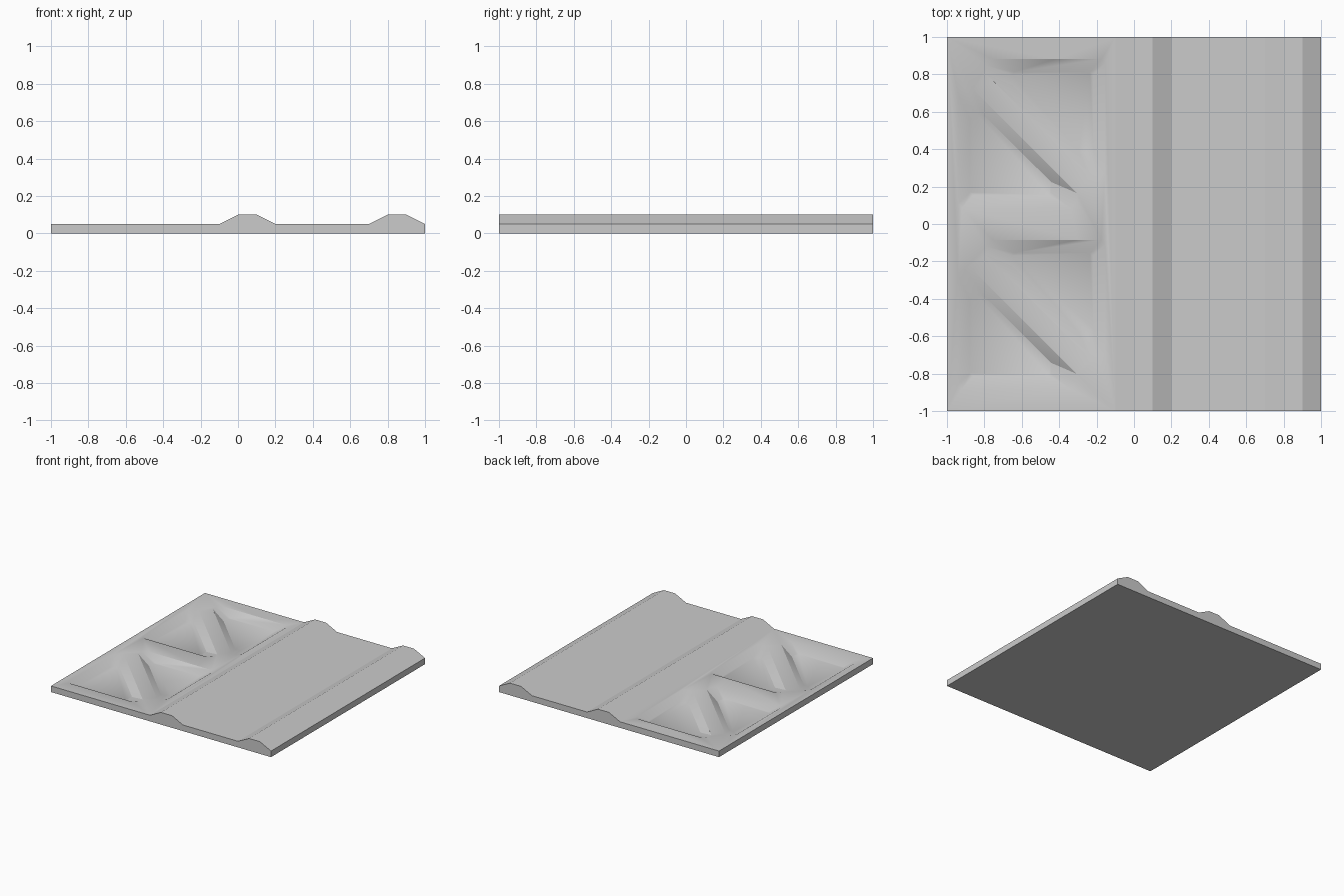
import bpy, math

if "Cube" in bpy.data.objects:
    bpy.data.objects.remove(bpy.data.objects["Cube"])

CX, CY, FLOOR, TOP = -0.5475, 0.4835, 0.01, 0.05


def loft(name, rings):
    """Closed solid from equal-length rings of 3D points."""
    n = len(rings[0])
    verts = [p for r in rings for p in r]
    faces = [list(range(n))[::-1], [len(verts) - n + i for i in range(n)]]
    for k in range(len(rings) - 1):
        a, b = k * n, (k + 1) * n
        for i in range(n):
            j = (i + 1) % n
            faces.append([a + i, a + j, b + j, b + i])
    mesh = bpy.data.meshes.new(name)
    mesh.from_pydata(verts, [], faces)
    obj = bpy.data.objects.new(name, mesh)
    bpy.context.collection.objects.link(obj)
    return obj


# Plate with two long trapezoid ridges, extruded along y
profile = [(-1, 0), (1, 0), (1, .05), (.9, .1), (.8, .1), (.7, .05), (.2, .05),
           (.1, .1), (0, .1), (-.1, .05), (-1, .05)]
plate = loft("ridged_plate", [[(x, y, z) for x, z in profile] for y in (-1, 1)])

# Triangular pocket outlines: rim and floor, with blunted corners
rim = [(-.94, .11), (-.92, .085), (-.34, .085), (-.305, .12),
       (-.305, .165), (-.86, .72), (-.905, .727), (-.94, .69)]
base = [(-.877, .17), (-.86, .155), (-.455, .155), (-.444, .17),
        (-.444, .225), (-.80, .58), (-.84, .588), (-.877, .56)]


def pocket_ring(points, z, flip, row):
    """Half-turn about the pair centre when flip is -1; row is +1 or -1."""
    return [(CX + flip * (x - CX), row * CY + flip * (y - CY), z) for x, y in points]


# Cut four sloped pockets: two facing triangles per row
for row in (1, -1):
    for flip in (1, -1):
        cutter = loft("pocket_cutter", [pocket_ring(base, FLOOR, flip, row),
                                        pocket_ring(rim, TOP, flip, row),
                                        pocket_ring(rim, 0.2, flip, row)])
        cutter.hide_render = True
        bpy.context.view_layer.objects.active = plate
        mod = plate.modifiers.new("pocket", 'BOOLEAN')
        mod.operation, mod.solver, mod.object = 'DIFFERENCE', 'EXACT', cutter
        bpy.ops.object.modifier_apply(modifier=mod.name)
        bpy.data.objects.remove(cutter, do_unlink=True)

# Soften pocket corners while ridges stay crisp
plate.select_set(True)
bpy.ops.object.shade_smooth_by_angle(angle=math.radians(26))
